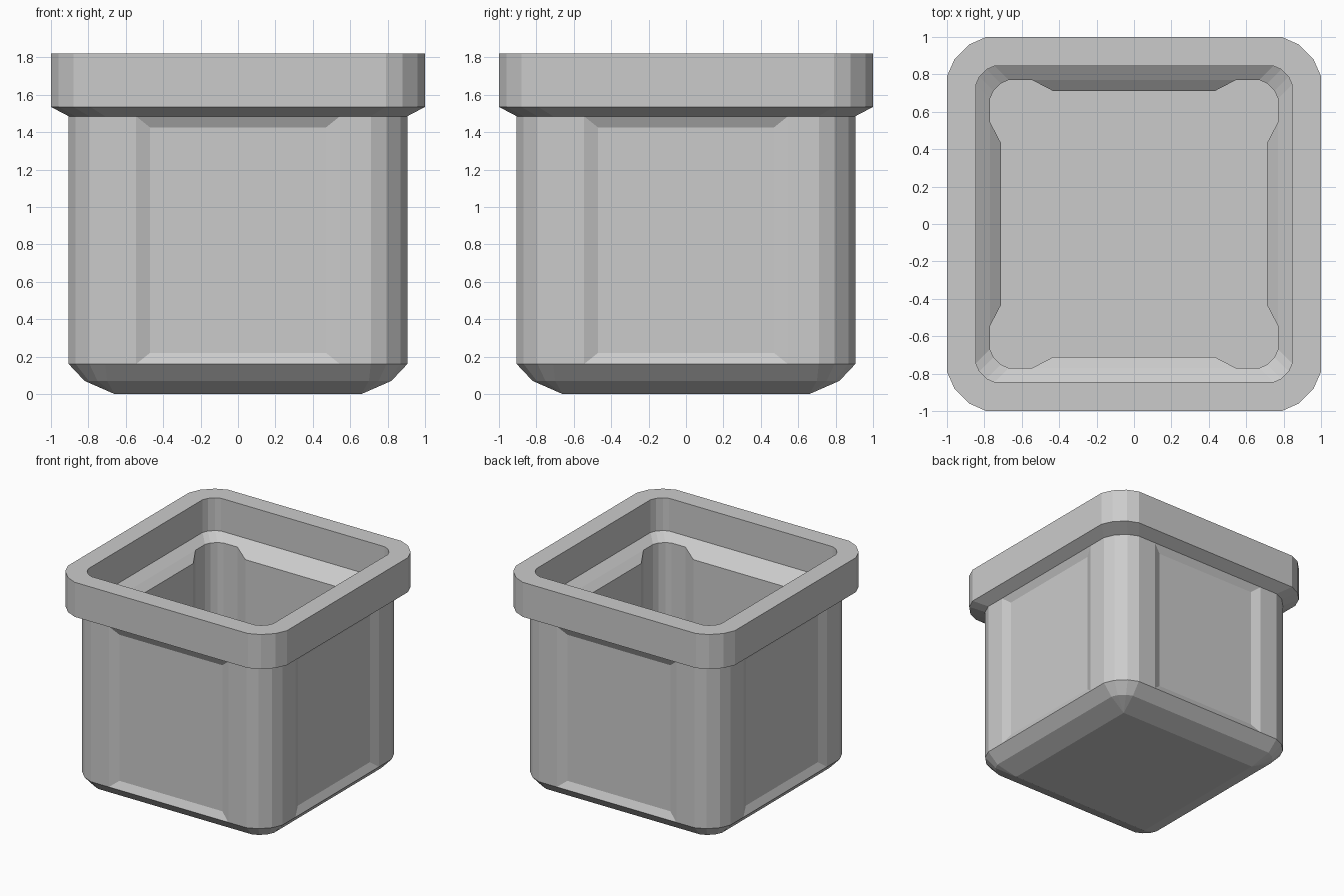
import bpy, bmesh

if "Cube" in bpy.data.objects:
    bpy.data.objects.remove(bpy.data.objects["Cube"])

bm = bmesh.new()
PANEL = 0.545          # half width of the pressed panel on each wall


def turn(p, k):
    """Rotate a point by k quarter turns about z."""
    x, y, z = p
    for _ in range(k):
        x, y = -y, x
    return (x, y, z)


def ring(half, radius, z):
    """Rounded square with three-facet corners and two panel points per side."""
    h, r = half, radius
    w = min(PANEL, h - r)
    side = [(h, -w, z), (h, w, z), (h, h - r, z), (h - 0.19 * r, h - 0.57 * r, z),
            (h - 0.57 * r, h - 0.19 * r, z), (h - r, h, z)]
    return [bm.verts.new(turn(p, k)) for k in range(4) for p in side]


def loft(a, b, panel=None):
    """Skin two rings; panel = (half, half width, bottom z, top z) of a pressed field."""
    n = len(a)
    for i in range(n):
        j = (i + 1) % n
        outer = [a[i], a[j], b[j], b[i]]
        if panel and i % 6 == 0:
            h, w, z0, z1 = panel
            za, zb = (z0, z1) if a[0].co.z < b[0].co.z else (z1, z0)
            pts = [(h, -w, za), (h, w, za), (h, w, zb), (h, -w, zb)]
            inner = [bm.verts.new(turn(p, i // 6)) for p in pts]
            bm.faces.new(inner)
            for s in range(4):
                t = (s + 1) % 4
                bm.faces.new([outer[s], outer[t], inner[t], inner[s]])
        else:
            bm.faces.new(outer)


# Outside: base, chamfered foot, body, rim; then inside: rim, ledge, walls, floor
rings = [ring(*r) for r in (
    (0.66, 0.0, 0.0), (0.82, 0.12, 0.07), (0.905, 0.195, 0.16), (0.905, 0.195, 1.485),
    (1.0, 0.21, 1.535), (1.0, 0.21, 1.82),
    (0.845, 0.10, 1.82), (0.845, 0.10, 1.55), (0.77, 0.10, 1.50), (0.77, 0.10, 0.14))]
panels = {2: (0.875, 0.47, 0.22, 1.425), 8: (0.71, 0.43, 0.19, 1.45)}
bm.faces.new(list(reversed(rings[0])))
for i in range(len(rings) - 1):
    loft(rings[i], rings[i + 1], panels.get(i))
bm.faces.new(rings[-1])

# Weld the sharp base corners and tidy up
bmesh.ops.remove_doubles(bm, verts=bm.verts, dist=0.0005)
bmesh.ops.recalc_face_normals(bm, faces=bm.faces)

mesh = bpy.data.meshes.new("square_pot")
bm.to_mesh(mesh)
bm.free()
pot = bpy.data.objects.new("square_pot", mesh)
bpy.context.collection.objects.link(pot)

grey = bpy.data.materials.new("light_grey")
grey.diffuse_color = (0.6, 0.6, 0.6, 1)
grey.use_nodes = True
grey.node_tree.nodes["Principled BSDF"].inputs["Base Color"].default_value = grey.diffuse_color
mesh.materials.append(grey)
